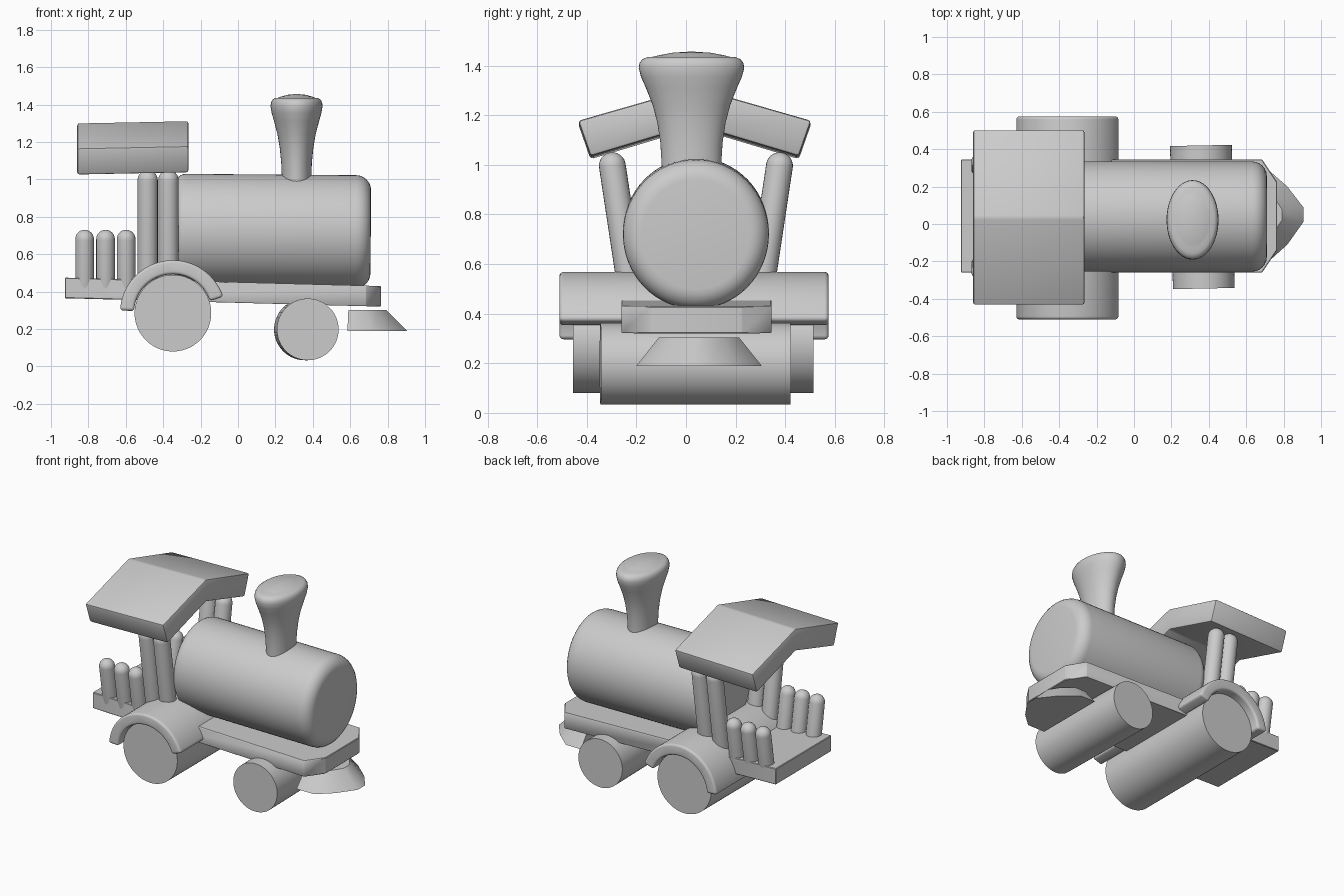
import bpy, bmesh, math
from mathutils import Matrix, Vector

if "Cube" in bpy.data.objects:
    bpy.data.objects.remove(bpy.data.objects["Cube"])

CY = 0.04  # centre line of the body in y


def finish(name, bm, bevel=0.0, segs=4):
    bmesh.ops.recalc_face_normals(bm, faces=bm.faces)
    if bevel:
        sharp = [e for e in bm.edges if len(e.link_faces) == 2
                 and e.calc_face_angle(0) > math.radians(30)]
        bmesh.ops.bevel(bm, geom=sharp, offset=bevel, segments=segs,
                        profile=0.5, affect='EDGES', clamp_overlap=True)
    me = bpy.data.meshes.new(name)
    bm.to_mesh(me)
    bm.free()
    ob = bpy.data.objects.new(name, me)
    bpy.context.collection.objects.link(ob)
    bpy.ops.object.select_all(action='DESELECT')
    ob.select_set(True)
    bpy.context.view_layer.objects.active = ob
    bpy.ops.object.shade_smooth_by_angle(angle=math.radians(35))
    return ob


def loft(name, rings, bevel=0.0, segs=4):
    """Closed solid through rings of points that have equal counts."""
    bm = bmesh.new()
    vs = [[bm.verts.new(p) for p in ring] for ring in rings]
    for a, b in zip(vs, vs[1:]):
        for i in range(len(a)):
            j = (i + 1) % len(a)
            bm.faces.new((a[i], a[j], b[j], b[i]))
    bm.faces.new(vs[0])
    bm.faces.new(vs[-1])
    return finish(name, bm, bevel, segs)


def lathe(name, profile, start, axis, sx=1.0, sy=1.0, n=48):
    """Spin (radius, distance) points about an axis."""
    rot = Vector(axis).to_track_quat('Z', 'Y').to_matrix().to_4x4()
    m = Matrix.Translation(start) @ rot
    rings = [[m @ Vector((sx * r * math.cos(2 * math.pi * i / n),
                          sy * r * math.sin(2 * math.pi * i / n), t))
              for i in range(n)] for r, t in profile]
    return loft(name, rings)


def quarter(r_out, t0, rad, up=True, n=6):
    """Rounded rim: quarter circle from the side to the end cap."""
    pts = []
    for i in range(n + 1):
        a = math.pi / 2 * i / n
        d = rad * math.sin(a)
        pts.append((r_out - rad + rad * math.cos(a), t0 + d if up else t0 - d))
    return pts if up else pts[::-1]


def capsule(name, bottom, top, r):
    d = Vector(top) - Vector(bottom)
    dome = [(max(q, 0.002), t) for q, t in quarter(r, d.length - r, r)]
    lathe(name, [(r, 0)] + dome, bottom, d, n=24)


# Boiler
lathe("boiler", quarter(0.302, 0.06, 0.06, False) + quarter(0.302, 0.97, 0.08),
      (-0.34, CY, 0.728), (1, 0, -0.008), 0.975, 1.0, 64)
bpy.context.object.data.transform(Matrix.Identity(4))

# Flared oval chimney
lathe("chimney", [(0.079, 0.0), (0.078, 0.12), (0.082, 0.22), (0.09, 0.3),
                  (0.102, 0.37), (0.12, 0.44), (0.133, 0.485), (0.139, 0.52),
                  (0.137, 0.54), (0.13, 0.555), (0.117, 0.564), (0.1, 0.566),
                  (0.085, 0.572), (0.05, 0.582), (0.01, 0.586)],
      (0.313, 0.022, 0.87), (0, 0, 1), 1.0, 1.53)
ob = bpy.context.object
if ob.dimensions.x > ob.dimensions.y:  # the long way runs across the engine
    c = Matrix.Translation((0.313, 0.022, 0))
    ob.data.transform(c @ Matrix.Rotation(math.pi / 2, 4, 'Z') @ c.inverted())

# Floor with chamfered nose, tilted slightly forward
outline = [(-0.925, -0.26), (0.685, -0.26), (0.765, -0.14), (0.765, 0.225),
           (0.685, 0.345), (-0.925, 0.345)]
floor = loft("floor", [[(x, y, z - 0.0266 * x) for x, y in outline]
                       for z in (0.34, 0.45)], 0.004, 1)

# Bent roof
roof_pts = [(-0.435, 1.175), (0.035, 1.31), (0.505, 1.175),
            (0.455, 1.032), (0.035, 1.158), (-0.385, 1.032)]
loft("roof", [[(x, y, z + 0.02 * (x + 0.4)) for y, z in roof_pts]
              for x in (-0.86, -0.265)], 0.012, 2)

# Drum wheels
lathe("rear_wheel", [(0.205, 0), (0.205, 0.97)], (-0.348, -0.455, 0.285), (0, 1, 0), n=64)
lathe("front_wheel", [(0.165, 0), (0.165, 0.765)], (0.373, -0.345, 0.198), (-0.02, 1, 0), n=64)

# Mudguard arching over the rear wheel
arc = [math.radians(18 + 159 * i / 36) for i in range(37)]
section = [(0.283, a) for a in arc] + [(0.208, a) for a in reversed(arc)]
loft("mudguard", [[(-0.348 + r * math.cos(a), y, 0.285 + r * math.sin(a))
                   for r, a in section] for y in (-0.51, 0.575)], 0.035)

# Leaning cab posts and short rear rail posts, both sides
for side, tag in ((-1, "front"), (1, "back")):
    for i, x in enumerate((-0.483, -0.372)):
        capsule(f"cab_post_{tag}_{i + 1}", (x, CY + side * 0.25, 0.42),
                (x, CY + side * 0.345, 1.05), 0.054)
    for i, x in enumerate((-0.82, -0.708, -0.598)):
        capsule(f"rail_post_{tag}_{i + 1}", (x, CY + side * 0.25, 0.42),
                (x, CY + side * 0.3, 0.73), 0.05)

# Pointed track guard at the nose
low = [(0.585, -0.2), (0.72, -0.2), (0.82, -0.11), (0.905, 0.01), (0.905, 0.09),
       (0.82, 0.2), (0.7, 0.305), (0.585, 0.305)]
high = [(0.59, -0.11), (0.68, -0.11), (0.745, -0.05), (0.79, 0.02), (0.79, 0.08),
        (0.745, 0.15), (0.67, 0.215), (0.59, 0.215)]
loft("track_guard", [[(x, y, 0.19) for x, y in low],
                     [(x, y, 0.303) for x, y in high]])
